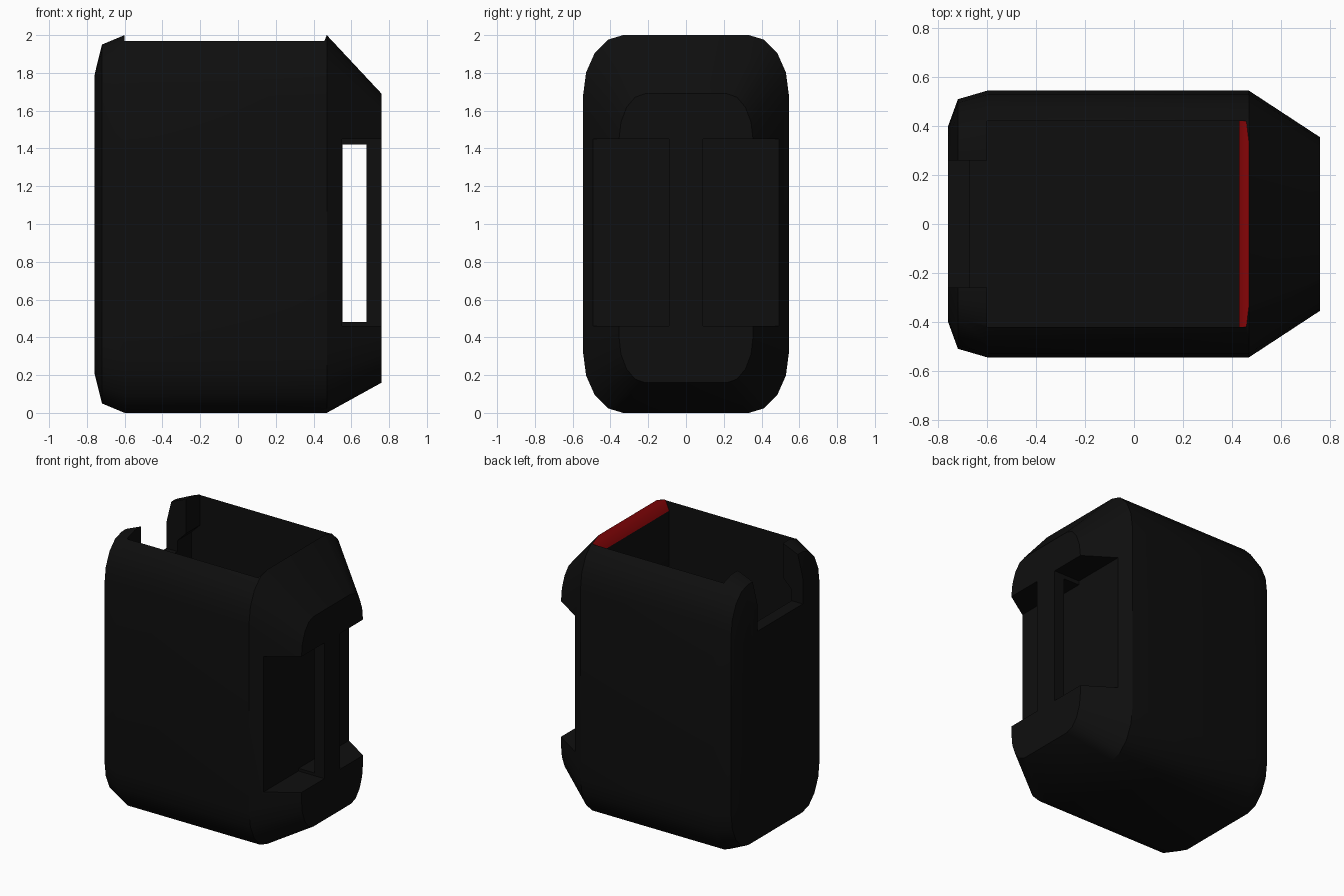
import bpy
import bmesh
import math

cube = bpy.data.objects.get("Cube")
if cube:
    bpy.data.objects.remove(cube, do_unlink=True)


def material(name, color):
    mat = bpy.data.materials.new(name)
    mat.use_nodes = True
    mat.diffuse_color = (*color, 1)
    bsdf = next(n for n in mat.node_tree.nodes if n.type == "BSDF_PRINCIPLED")
    bsdf.inputs["Base Color"].default_value = (*color, 1)
    return mat


black = material("black", (0.0045, 0.0045, 0.0045))
red = material("red", (0.4, 0.003, 0.004))


def loft(name, rings):
    """Skin a list of equal-length rings and cap both ends."""
    bm = bmesh.new()
    loops = [[bm.verts.new(p) for p in ring] for ring in rings]
    for a, b in zip(loops, loops[1:]):
        for i in range(len(a)):
            j = (i + 1) % len(a)
            bm.faces.new((a[i], a[j], b[j], b[i]))
    bm.faces.new(loops[0])
    bm.faces.new(loops[-1])
    bmesh.ops.recalc_face_normals(bm, faces=bm.faces)
    mesh = bpy.data.meshes.new(name)
    bm.to_mesh(mesh)
    bm.free()
    mesh.materials.append(black)
    obj = bpy.data.objects.new(name, mesh)
    bpy.context.collection.objects.link(obj)
    return obj


def rounded_ring(x, half, low, high, segments=4):
    """Rounded rectangle across the body at one x position."""
    mid, tall = (low + high) / 2, (high - low) / 2
    ry, rz = half * 0.39, tall * 0.32
    ring = []
    for corner, (sy, sz) in enumerate([(1, 1), (-1, 1), (-1, -1), (1, -1)]):
        for k in range(segments + 1):
            a = math.pi / 2 * (corner + k / segments)
            ring.append((x, sy * (half - ry) + ry * math.cos(a),
                         mid + sz * (tall - rz) + rz * math.sin(a)))
    return ring


def prism(name, profile, y0, y1):
    """Extrude an x-z profile along y."""
    return loft(name, [[(x, y, z) for x, z in profile] for y in (y0, y1)])


def box(name, x0, x1, y0, y1, z0, z1):
    return prism(name, [(x0, z0), (x1, z0), (x1, z1), (x0, z1)], y0, y1)


# Rounded shell with chamfered ends
body = loft("container_body", [rounded_ring(*r) for r in (
    (-0.76, 0.4, 0.21, 1.79),
    (-0.72, 0.51, 0.05, 1.95),
    (-0.6, 0.545, 0, 2),
    (0.47, 0.545, 0, 2),
    (0.76, 0.355, 0.16, 1.69))])

# Open cavity, rim notch, grip pockets and the gap behind the grip bar
cavity = [(-0.6, 2.2), (-0.6, 1.75), (-0.67, 1.68), (-0.67, 0.14),
          (0.43, 0.14), (0.43, 1.9), (0.55, 2.2)]
cutters = [
    prism("cavity_cutter", cavity, -0.42, 0.42),
    box("rim_notch_cutter", -0.9, -0.5, -0.26, 0.26, 1.6, 2.3),
    box("grip_pocket_cutter_left", 0.55, 1, 0.09, 0.8, 0.46, 1.45),
    box("grip_pocket_cutter_right", 0.55, 1, -0.8, -0.09, 0.46, 1.45),
    box("grip_gap_cutter", 0.552, 0.68, -0.15, 0.15, 0.48, 1.42),
]
for cutter in cutters:
    mod = body.modifiers.new(cutter.name, "BOOLEAN")
    mod.operation = "DIFFERENCE"
    mod.solver = "EXACT"
    mod.object = cutter

# Bake the cuts, then drop the cutters
depsgraph = bpy.context.evaluated_depsgraph_get()
mesh = bpy.data.meshes.new_from_object(body.evaluated_get(depsgraph))
body.modifiers.clear()
body.data = mesh
for cutter in cutters:
    bpy.data.objects.remove(cutter, do_unlink=True)

# Red slanted lip inside the rim
mesh.materials.clear()
mesh.materials.append(black)
mesh.materials.append(red)
for face in mesh.polygons:
    lip = face.normal.x < -0.8 and face.normal.z > 0.2
    face.material_index = int(lip and face.center.x > 0.4 and face.center.z > 1.85)

bpy.ops.object.select_all(action="DESELECT")
body.select_set(True)
bpy.context.view_layer.objects.active = body
bpy.ops.object.shade_smooth_by_angle(angle=math.radians(30))
